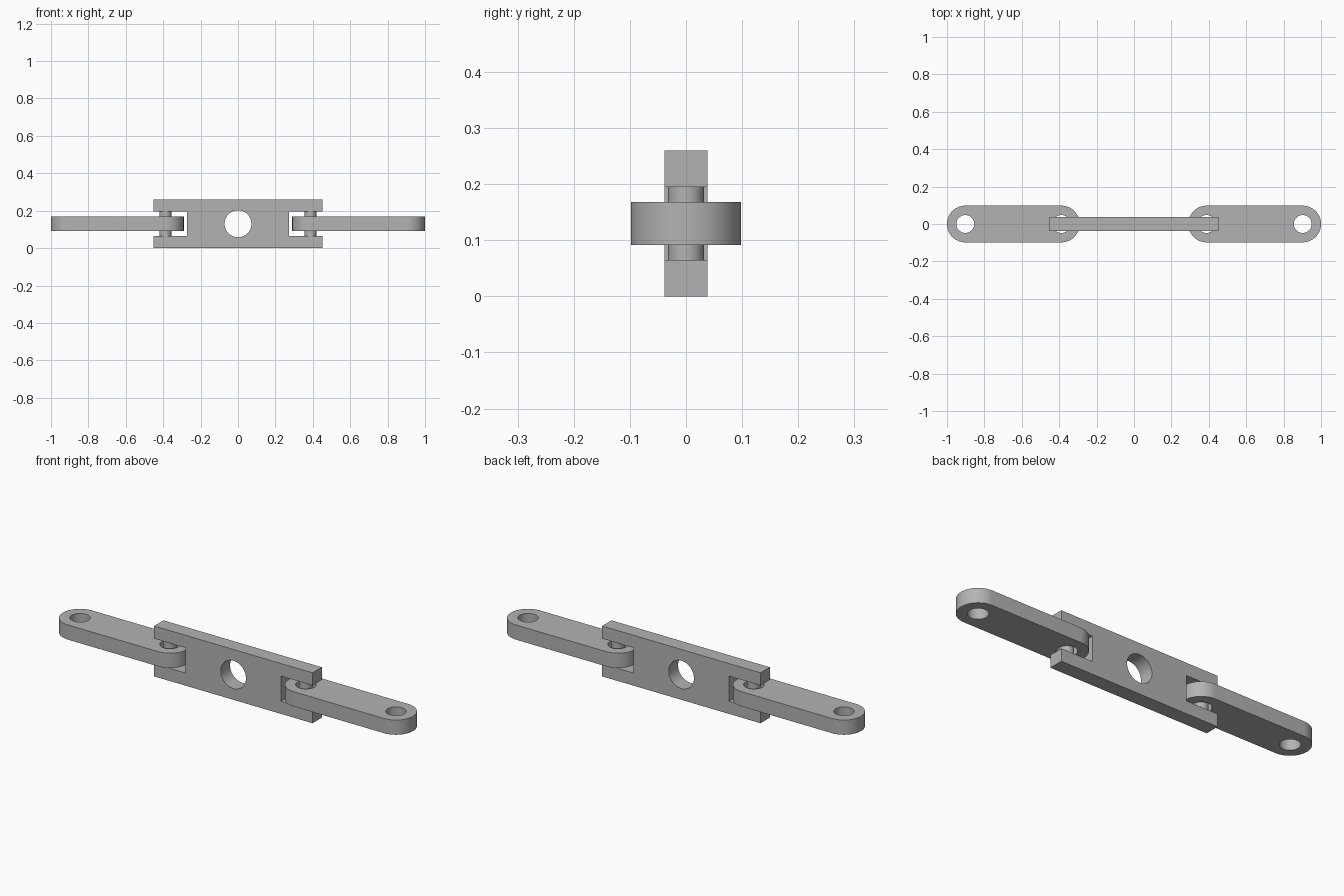
import bpy
from math import cos, sin, pi, radians

cube = bpy.data.objects.get("Cube")
if cube:
    bpy.data.objects.remove(cube, do_unlink=True)

MID_Z = 0.13        # height of the chain's centre line
PIN_X = 0.388       # pin positions on either side
END_X = 0.902       # outer link eyes
LINK_R = 0.098

steel = bpy.data.materials.new("grey steel")
steel.use_nodes = True
grey = (0.45, 0.45, 0.45, 1)
steel.diffuse_color = grey
steel.node_tree.nodes["Principled BSDF"].inputs["Base Color"].default_value = grey


def arc(cx, r, start, end, n):
    return [(cx + r * cos(start + (end - start) * i / n),
             r * sin(start + (end - start) * i / n)) for i in range(n + 1)]


def circle(cx, r, n=48):
    return arc(cx, r, 0, 2 * pi, n)[:-1]


def plate(name, loops, half_depth, location, tilt=0):
    """Extrude an outline; any further loops become through holes."""
    curve = bpy.data.curves.new(name, 'CURVE')
    curve.dimensions = '2D'
    curve.fill_mode = 'BOTH'
    curve.extrude = half_depth
    for loop in loops:
        spline = curve.splines.new('POLY')
        spline.points.add(len(loop) - 1)
        for point, (x, y) in zip(spline.points, loop):
            point.co = (x, y, 0, 1)
        spline.use_cyclic_u = True
    obj = bpy.data.objects.new(name, curve)
    bpy.context.collection.objects.link(obj)
    obj.location = location
    obj.rotation_euler.x = tilt
    bpy.ops.object.select_all(action='DESELECT')
    obj.select_set(True)
    bpy.context.view_layer.objects.active = obj
    bpy.ops.object.convert(target='MESH')
    obj = bpy.context.object
    bpy.ops.object.mode_set(mode='EDIT')
    bpy.ops.mesh.select_all(action='SELECT')
    bpy.ops.mesh.remove_doubles(threshold=0.0001)
    bpy.ops.mesh.normals_make_consistent(inside=False)
    bpy.ops.object.mode_set(mode='OBJECT')
    bpy.ops.object.shade_smooth_by_angle(angle=radians(30))
    obj.data.materials.clear()
    obj.data.materials.append(steel)
    return obj


# Centre bar: upright plate, forked at both ends, with a round hole
half = [(0.452, -0.13), (0.452, -0.065), (0.272, -0.065),
        (0.272, 0.065), (0.452, 0.065), (0.452, 0.13)]
outline = half + [(-x, -z) for x, z in half]
plate("centre_bar", [outline, circle(0, 0.072)], 0.038, (0, 0, MID_Z), pi / 2)

# Flat round-ended links and the pins they hang on
for side, s in (("left", 1), ("right", -1)):
    cx = s * (PIN_X + END_X) / 2
    span = (END_X - PIN_X) / 2
    stadium = (arc(span, LINK_R, -pi / 2, pi / 2, 32)
               + arc(-span, LINK_R, pi / 2, 3 * pi / 2, 32))
    plate(side + "_link", [stadium, circle(span, 0.048), circle(-span, 0.048)],
          0.038, (cx, 0, MID_Z))
    plate(side + "_pin", [circle(0, 0.032)], 0.066, (s * PIN_X, 0, MID_Z))
